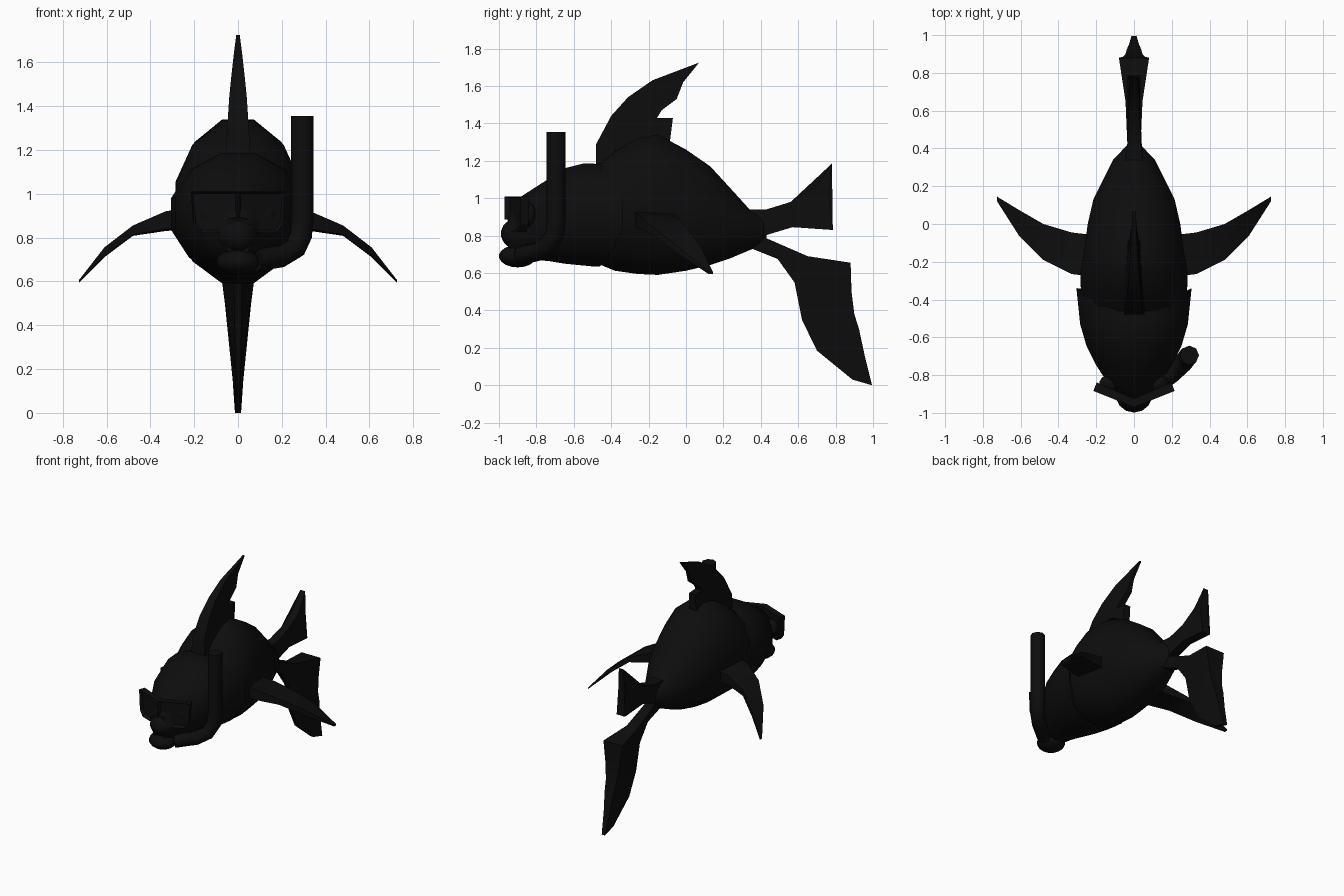
import bpy, bmesh, math

if "Cube" in bpy.data.objects:
    bpy.data.objects.remove(bpy.data.objects["Cube"])

black = bpy.data.materials.new("soft_black")
black.diffuse_color = (0.004, 0.004, 0.004, 1)
black.use_nodes = True
black.node_tree.nodes["Principled BSDF"].inputs["Base Color"].default_value = black.diffuse_color


def finish(name, bm, angle=35):
    bmesh.ops.recalc_face_normals(bm, faces=bm.faces[:])
    me = bpy.data.meshes.new(name)
    bm.to_mesh(me)
    bm.free()
    me.materials.append(black)
    ob = bpy.data.objects.new(name, me)
    bpy.context.collection.objects.link(ob)
    bpy.ops.object.select_all(action='DESELECT')
    ob.select_set(True)
    bpy.context.view_layer.objects.active = ob
    bpy.ops.object.shade_smooth_by_angle(angle=math.radians(angle))
    return ob


def loft(bm, rings):
    """Skin a list of equal-length rings and cap both ends."""
    vs = [[bm.verts.new(p) for p in r] for r in rings]
    n = len(vs[0])
    for a, b in zip(vs, vs[1:]):
        for i in range(n):
            j = (i + 1) % n
            bm.faces.new((a[i], a[j], b[j], b[i]))
    return bm.faces.new(vs[0]), bm.faces.new(vs[-1])


def hull_ring(y, top, bottom, half, sweep=0.0):
    """Twelve-sided section with a flat top and bottom."""
    cz, b = (top + bottom) / 2, (top - bottom) / 2 / math.sin(math.radians(75))
    a = half / math.cos(math.radians(15))
    ring = []
    for k in range(12):
        t = math.radians(15 + 30 * k)
        s = math.sin(t)
        ring.append((a * math.cos(t), y - sweep * s * s, cz + b * s))
    return ring


def hull(name, sections):
    bm = bmesh.new()
    loft(bm, [hull_ring(*s) for s in sections])
    return finish(name, bm, 45)


def fin(name, outline):
    """Upright fin from (y, z, half thickness) points."""
    bm = bmesh.new()
    caps = loft(bm, [[(s * h, y, z) for y, z, h in outline] for s in (-1, 1)])
    bmesh.ops.triangulate(bm, faces=list(caps))
    return finish(name, bm, 30)


def ball(name, centre, radii):
    bm = bmesh.new()
    bmesh.ops.create_uvsphere(bm, u_segments=14, v_segments=9, radius=1)
    for v in bm.verts:
        v.co = [c + r * p for c, r, p in zip(centre, radii, v.co)]
    return finish(name, bm, 60)


# Body and the head shell that overlaps it at the gills
hull("body", [(-0.52, 1.13, 0.67, 0.24), (-0.38, 1.25, 0.612, 0.28),
              (-0.26, 1.32, 0.595, 0.285), (-0.15, 1.34, 0.59, 0.265),
              (0.0, 1.26, 0.612, 0.245), (0.13, 1.17, 0.643, 0.215),
              (0.24, 1.05, 0.68, 0.16), (0.34, 0.94, 0.722, 0.11),
              (0.43, 0.90, 0.76, 0.025)])
hull("head", [(-0.95, 0.91, 0.70, 0.06), (-0.88, 1.01, 0.67, 0.115),
              (-0.74, 1.10, 0.665, 0.205), (-0.65, 1.16, 0.65, 0.25),
              (-0.53, 1.185, 0.64, 0.285, 0.02), (-0.43, 1.185, 0.635, 0.295, 0.07),
              (-0.33, 1.18, 0.635, 0.305, 0.14)])

# Dorsal fin with its rear lobe
fin("dorsal_fin", [(-0.48, 1.12, 0.06), (-0.48, 1.29, 0.05), (-0.40, 1.44, 0.04),
                   (-0.31, 1.54, 0.03), (-0.18, 1.63, 0.02), (0.07, 1.725, 0.008),
                   (-0.015, 1.62, 0.012), (-0.05, 1.53, 0.02), (-0.13, 1.47, 0.025),
                   (-0.155, 1.43, 0.03), (-0.07, 1.43, 0.025), (-0.085, 1.31, 0.03),
                   (-0.08, 1.20, 0.04)])

# Upper and lower tail lobes
fin("upper_tail", [(0.28, 0.95, 0.05), (0.33, 0.94, 0.045), (0.43, 0.94, 0.035),
                   (0.56, 0.98, 0.03), (0.69, 1.06, 0.03), (0.78, 1.185, 0.02),
                   (0.765, 1.02, 0.035), (0.785, 0.83, 0.035), (0.57, 0.845, 0.035),
                   (0.42, 0.80, 0.035), (0.28, 0.77, 0.05)])
fin("lower_tail", [(0.34, 0.81, 0.03), (0.42, 0.79, 0.035), (0.65, 0.69, 0.045),
                   (0.88, 0.655, 0.08), (0.885, 0.5, 0.06), (0.9, 0.38, 0.045),
                   (0.925, 0.3, 0.038), (0.955, 0.16, 0.025), (0.995, 0.0, 0.014),
                   (0.89, 0.03, 0.012), (0.70, 0.185, 0.012), (0.62, 0.35, 0.014),
                   (0.58, 0.55, 0.018), (0.49, 0.675, 0.022), (0.34, 0.735, 0.03)])

# Side fins: x, leading y, trailing y, top z, bottom z
spans = [(0.20, -0.28, -0.06, 0.94, 0.84), (0.33, -0.265, -0.045, 0.92, 0.83),
         (0.48, -0.19, 0.0, 0.855, 0.808), (0.61, -0.06, 0.075, 0.755, 0.71),
         (0.725, 0.12, 0.145, 0.607, 0.594)]
for side, s in (("left", -1), ("right", 1)):
    bm = bmesh.new()
    loft(bm, [[(s * x, lead, t), (s * x, trail, t - 0.2 * (t - b)),
               (s * x, trail, b), (s * x, lead, b + 0.1 * (t - b))]
              for x, lead, trail, t, b in spans])
    finish(side + "_side_fin", bm, 30)
    ball(side + "_eye", (s * 0.125, -0.845, 0.91), (0.06, 0.05, 0.065))

# Lips
ball("upper_lip", (0, -0.895, 0.81), (0.095, 0.095, 0.085))
ball("lower_lip", (0, -0.90, 0.69), (0.10, 0.10, 0.06))

# Diving mask: two angled rims with recessed lenses and a nose notch
rim = [(0, 1.01), (0.215, 1.01), (0.205, 0.86), (0.175, 0.82),
       (0.09, 0.82), (0.06, 0.855), (0.04, 0.885), (0, 0.885)]
for side, s in (("left", -1), ("right", 1)):
    bm = bmesh.new()
    front, _ = loft(bm, [[(s * u * k, -0.97 + 0.4 * u + d, z) for u, z in rim]
                         for k, d in ((1, 0), (0.92, 0.045))])
    bmesh.ops.recalc_face_normals(bm, faces=bm.faces[:])
    bmesh.ops.inset_region(bm, faces=[front], thickness=0.016, depth=0)
    for v in front.verts:
        v.co.y += 0.025
    finish(side + "_mask_lens", bm, 30)

# Snorkel tube bending round to the mouth
curve = bpy.data.curves.new("snorkel", 'CURVE')
curve.dimensions = '3D'
curve.bevel_depth = 0.051
curve.bevel_resolution = 2
curve.use_fill_caps = True
path = [(0.293, -0.695, 1.355), (0.293, -0.695, 0.88), (0.287, -0.70, 0.81),
        (0.26, -0.735, 0.75), (0.20, -0.79, 0.715), (0.08, -0.88, 0.695)]
spline = curve.splines.new('POLY')
spline.points.add(len(path) - 1)
for p, co in zip(spline.points, path):
    p.co = (*co, 1)
curve.materials.append(black)
tube = bpy.data.objects.new("snorkel", curve)
bpy.context.collection.objects.link(tube)
